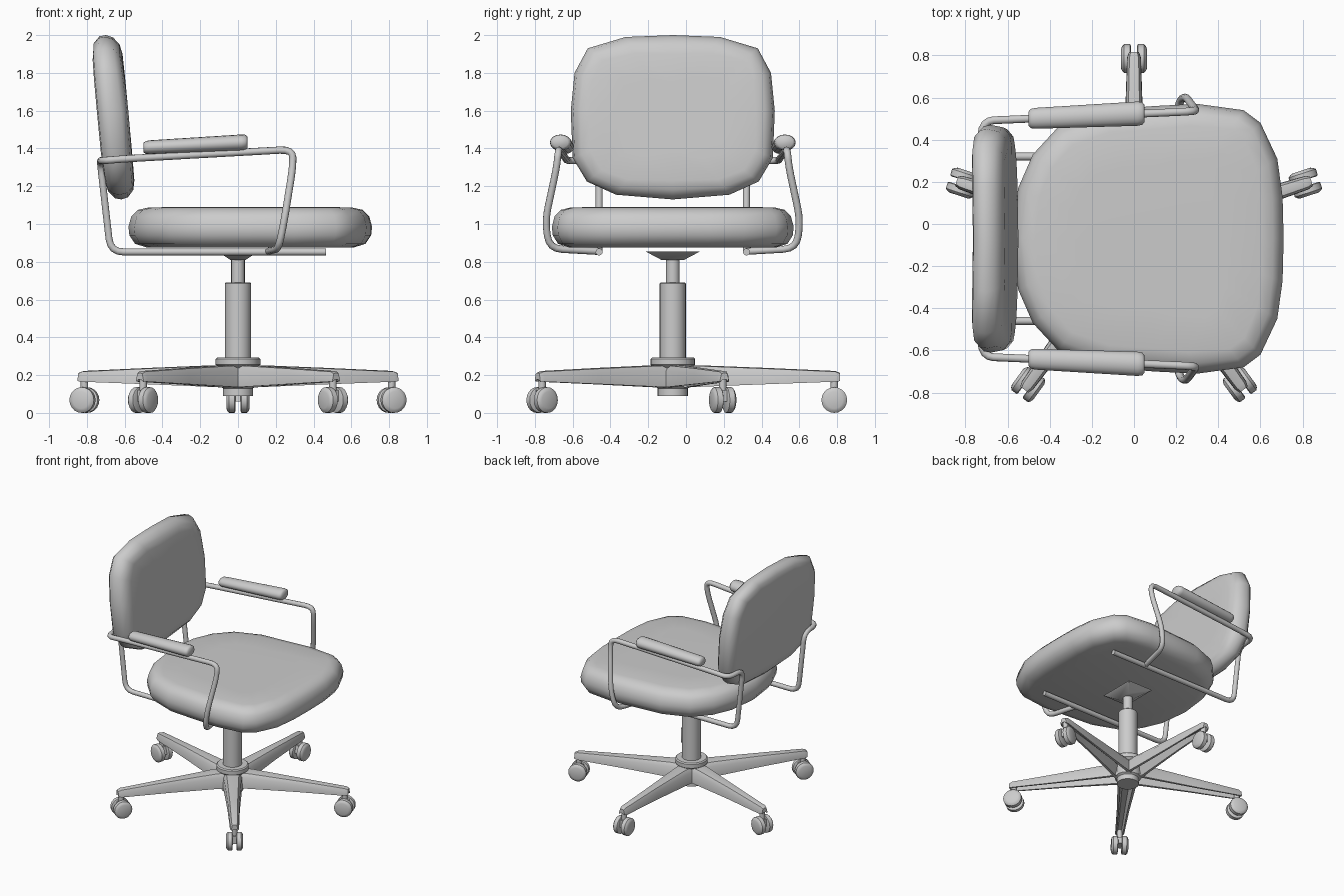
import bpy, bmesh, math
from mathutils import Vector, Matrix

if "Cube" in bpy.data.objects:
    bpy.data.objects.remove(bpy.data.objects["Cube"])

CY = -0.07  # side-to-side middle of the chair

grey = bpy.data.materials.new("light_grey")
grey.use_nodes = True
colour = (0.6, 0.6, 0.6, 1)
grey.diffuse_color = colour
grey.node_tree.nodes["Principled BSDF"].inputs["Base Color"].default_value = colour


def finish(name, bm, angle=40):
    bmesh.ops.recalc_face_normals(bm, faces=bm.faces[:])
    mesh = bpy.data.meshes.new(name)
    bm.to_mesh(mesh)
    bm.free()
    obj = bpy.data.objects.new(name, mesh)
    bpy.context.collection.objects.link(obj)
    mesh.materials.append(grey)
    bpy.ops.object.select_all(action='DESELECT')
    obj.select_set(True)
    bpy.context.view_layer.objects.active = obj
    bpy.ops.object.shade_smooth_by_angle(angle=math.radians(angle))
    return obj


def loft(name, rings, angle=40):
    """Skin a list of closed rings and cap both ends."""
    bm = bmesh.new()
    rows = [[bm.verts.new(p) for p in ring] for ring in rings]
    n = len(rows[0])
    for a, b in zip(rows, rows[1:]):
        for i in range(n):
            bm.faces.new((a[i], a[(i + 1) % n], b[(i + 1) % n], b[i]))
    bm.faces.new(rows[0])
    bm.faces.new(rows[-1])
    return finish(name, bm, angle)


def lathe(name, profile, centre=(0, CY), n=24):
    """Round part from (radius, z) pairs."""
    return loft(name, [[(centre[0] + r * math.cos(math.tau * i / n),
                         centre[1] + r * math.sin(math.tau * i / n), z)
                        for i in range(n)] for r, z in profile])


def cushion(name, half, centre, layers, place):
    """Padded slab: mirrored outline (across, along), layers of (inset, height)."""
    outline = half + [(-a, b) for a, b in reversed(half) if a > 0]
    rings = []
    for inset, h in layers:
        ring = []
        for a, b in outline:
            d = Vector((a, b - centre))
            d *= 1 - inset / d.length
            ring.append(place(d.x, d.y + centre, h))
        rings.append(ring)
    return loft(name, rings, 60)


# Seat
seat_half = [(0, 0.71), (0.2, 0.705), (0.38, 0.68), (0.55, 0.6), (0.61, 0.52),
             (0.64, 0.3), (0.63, 0.1), (0.61, -0.15), (0.53, -0.36),
             (0.4, -0.48), (0.24, -0.55), (0, -0.58)]
cushion("seat", seat_half, 0.06,
        [(0.1, 0.875), (0.035, 0.895), (0.005, 0.94), (0, 0.985),
         (0.015, 1.04), (0.05, 1.075), (0.11, 1.088), (0.3, 1.09)],
        lambda a, b, h: (b, CY + a, h))

# Backrest, leaning backwards
back_half = [(0, 2.0), (0.25, 1.99), (0.45, 1.93), (0.52, 1.8), (0.54, 1.6),
             (0.53, 1.35), (0.455, 1.225), (0.3, 1.155), (0, 1.13)]
cushion("backrest", back_half, 1.57,
        [(0.1, -0.075), (0.04, -0.066), (0.006, -0.035), (0, 0),
         (0.012, 0.035), (0.05, 0.062), (0.1, 0.068), (0.25, 0.06)],
        lambda a, b, h: (-0.618 - 0.095 * (b - 1.15) + h - 0.06 * a * a
                         + 0.06 * (1 - ((b - 1.57) / 0.43) ** 2) * (h > 0.03) * 0.4,
                         CY + a, b))

# Mounting plate under the seat
loft("seat_mount", [[(sx * w, CY + sy * d, z) for sx, sy in
                     ((1, 1), (-1, 1), (-1, -1), (1, -1))]
                    for w, d, z in ((0.04, 0.06, 0.81), (0.11, 0.145, 0.855))])

# Gas column and hub
lathe("piston", [(0.036, 0.65), (0.036, 0.83)], n=16)
lathe("column", [(0.069, 0.25), (0.069, 0.685), (0.064, 0.69)])
lathe("hub", [(0.08, 0.09), (0.08, 0.13), (0.095, 0.14), (0.1, 0.24),
              (0.118, 0.255), (0.118, 0.285), (0.11, 0.293)])


def tube(name, points, radius, bend):
    """Bent round tube with rounded corners."""
    pts = [Vector(p) for p in points]
    path = [pts[0]]
    for p0, p1, p2 in zip(pts, pts[1:], pts[2:]):
        a = p1 + (p0 - p1).normalized() * min(bend, (p0 - p1).length * 0.45)
        b = p1 + (p2 - p1).normalized() * min(bend, (p2 - p1).length * 0.45)
        path += [a.lerp(p1, t).lerp(p1.lerp(b, t), t) for t in (0, 0.25, 0.5, 0.75, 1)]
    path.append(pts[-1])
    rings, side = [], None
    for i, p in enumerate(path):
        t = (path[min(i + 1, len(path) - 1)] - path[max(i - 1, 0)]).normalized()
        side = t.orthogonal() if side is None else side - t * side.dot(t)
        side.normalize()
        up = t.cross(side)
        rings.append([p + radius * (side * math.cos(math.tau * k / 10)
                                    + up * math.sin(math.tau * k / 10)) for k in range(10)])
    return loft(name, rings, 60)


# Arm frames and arm pads, one per side
for s, label in ((1, "left"), (-1, "right")):
    frame = [(0.465, 0.39, 0.852), (-0.675, 0.39, 0.852), (-0.73, 0.39, 1.335),
             (-0.72, 0.56, 1.335), (-0.6, 0.565, 1.345), (0.29, 0.605, 1.395),
             (0.29, 0.615, 1.3), (0.245, 0.675, 1.02), (0.215, 0.655, 0.87),
             (0.16, 0.39, 0.855)]
    tube(label + "_arm_frame", [(x, CY + s * y, z) for x, y, z in frame], 0.019, 0.07)
    rings = []
    for t, k in ((0, 0.7), (0.02, 0.93), (0.06, 1), (0.94, 1), (0.98, 0.93), (1, 0.7)):
        w, h = (0.049 + 0.009 * t) * k, (0.036 + 0.007 * t) * k
        rings.append([(-0.5 + 0.55 * t, CY + s * (0.57 + 0.025 * t) + w * math.cos(q),
                       1.405 + 0.028 * t + h * math.sin(q))
                      for q in (math.tau * i / 16 for i in range(16))])
    loft(label + "_arm_pad", rings, 60)

# Five legs with an open channel underneath, each ending in a twin-wheel caster
for i in range(5):
    turn = Matrix.Translation((0, CY, 0)) @ Matrix.Rotation(math.radians(90 + 72 * i), 4, 'Z')
    rings = []
    for r, w, top, low in ((0.06, 0.075, 0.25, 0.135), (0.14, 0.066, 0.252, 0.138),
                           (0.5, 0.045, 0.238, 0.152), (0.86, 0.033, 0.222, 0.165),
                           (0.885, 0.024, 0.212, 0.168)):
        section = [(w, low), (w * 0.95, top - 0.03), (w * 0.65, top - 0.004), (0, top)]
        section += [(-a, z) for a, z in reversed(section[:3])]
        section += [(-w * 0.7, low), (-w * 0.4, top - 0.035),
                    (w * 0.4, top - 0.035), (w * 0.7, low)]
        rings.append([turn @ Vector((r, a, z)) for a, z in section])
    loft(f"leg_{i + 1}", rings)

    spot = turn @ Vector((0.855, 0, 0))
    lathe(f"caster_stem_{i + 1}", [(0.02, 0.07), (0.02, 0.2)], spot.xy, 12)
    for s in (1, -1):
        rings = []
        for a, rad in ((0.014, 0.06), (0.018, 0.068), (0.048, 0.068), (0.057, 0.058), (0.062, 0.045)):
            rings.append([turn @ Vector((0.855 + rad * math.cos(q), s * a, 0.068 + rad * math.sin(q)))
                          for q in (math.tau * k / 20 for k in range(20))])
        loft(f"caster_wheel_{i + 1}_{'left' if s > 0 else 'right'}", rings)
    # Bridge between the two wheels
    loft(f"caster_bridge_{i + 1}", [[turn @ Vector((0.855 + dx, a, z)) for dx, z in
                                     ((-0.045, 0.06), (0.03, 0.06), (0.03, 0.12), (-0.03, 0.12))]
                                    for a in (-0.02, 0.02)])
